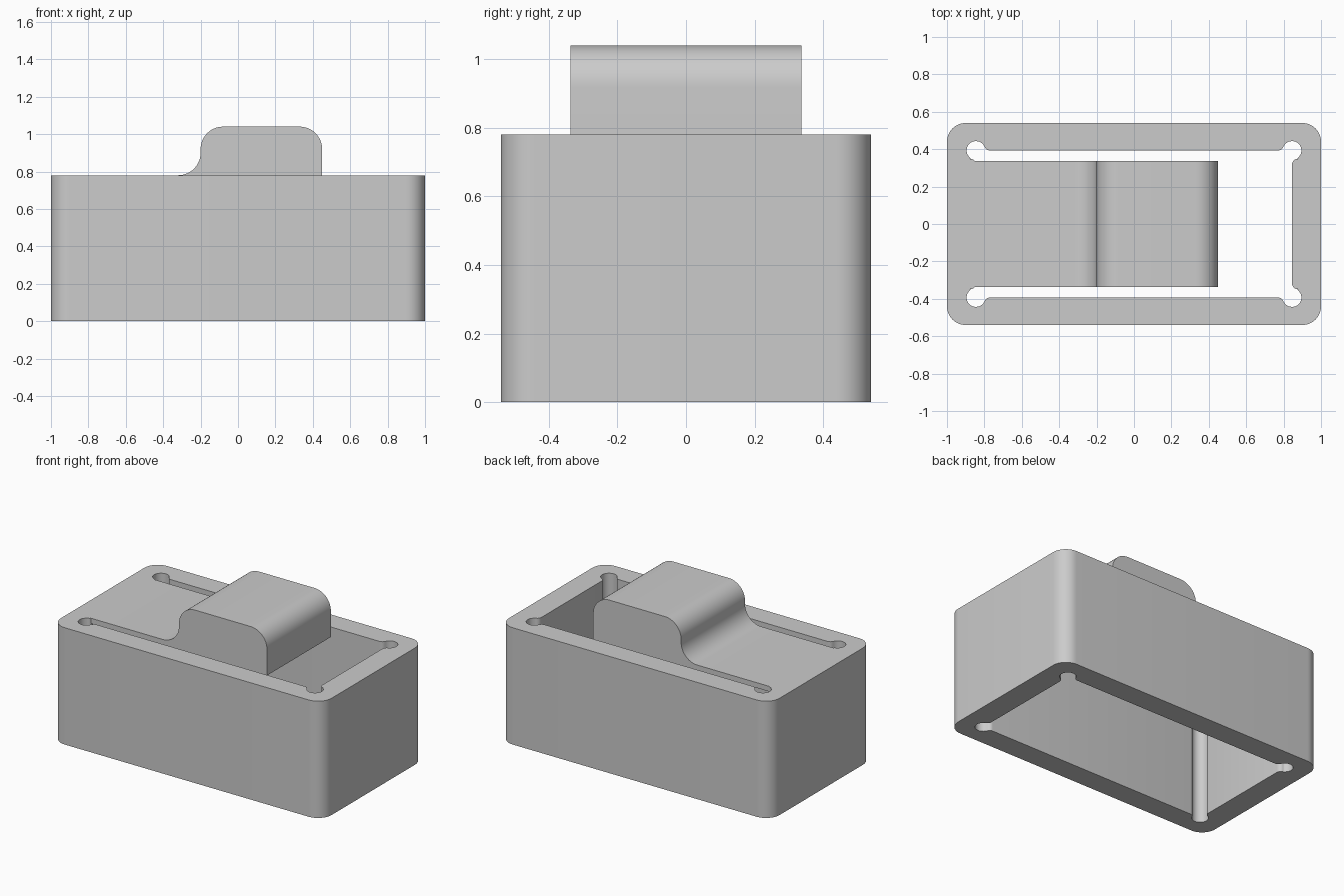
import bpy, bmesh
from math import pi, sqrt, cos, sin, atan2
from mathutils import Vector

if "Cube" in bpy.data.objects:
    bpy.data.objects.remove(bpy.data.objects["Cube"], do_unlink=True)

WALL_TOP = 0.78
HALF_X, HALF_Y = 1.0, 0.54
OPEN_X, OPEN_Y = 0.845, 0.393
RELIEF, FILLET = 0.05, 0.03

grey = bpy.data.materials.new("plain grey")
grey.use_nodes = True
grey.diffuse_color = (0.6, 0.6, 0.6, 1)
grey.node_tree.nodes["Principled BSDF"].inputs["Base Color"].default_value = (0.6, 0.6, 0.6, 1)


def arc(cx, cy, r, start, end, steps):
    """Points along an arc, angles in radians."""
    return [(cx + r * cos(start + (end - start) * i / steps),
             cy + r * sin(start + (end - start) * i / steps)) for i in range(steps + 1)]


def four_corners(corner):
    """Repeat the +x +y corner path around the outline, counter-clockwise."""
    back = corner[::-1]
    return (corner + [(-x, y) for x, y in back]
            + [(-x, -y) for x, y in corner] + [(x, -y) for x, y in back])


def extrude(name, loops, place, direction):
    """Fill closed outlines (later ones are holes) and extrude them."""
    bm = bmesh.new()
    edges = []
    for loop in loops:
        verts = [bm.verts.new(place(*p)) for p in loop]
        edges += [bm.edges.new((v, verts[i - 1])) for i, v in enumerate(verts)]
    if len(loops) == 1:
        bm.faces.new(verts)
    else:
        bmesh.ops.triangle_fill(bm, edges=edges, use_beauty=True)
    made = bmesh.ops.extrude_face_region(bm, geom=bm.faces[:], use_keep_orig=True)
    moved = [g for g in made["geom"] if isinstance(g, bmesh.types.BMVert)]
    bmesh.ops.translate(bm, verts=moved, vec=Vector(direction))
    bmesh.ops.recalc_face_normals(bm, faces=bm.faces[:])
    mesh = bpy.data.meshes.new(name)
    bm.to_mesh(mesh)
    bm.free()
    mesh.materials.append(grey)
    obj = bpy.data.objects.new(name, mesh)
    bpy.context.collection.objects.link(obj)
    return obj


# Rounded outer outline
outer = four_corners(arc(HALF_X - 0.1, HALF_Y - 0.1, 0.1, 0, pi / 2, 12))

# Through opening with filleted round reliefs at its corners
reach = sqrt((RELIEF + FILLET) ** 2 - FILLET ** 2)
lean = atan2(FILLET, reach)
relief = (arc(OPEN_X + FILLET, OPEN_Y - reach, FILLET, pi, pi / 2 - lean, 6)
          + arc(OPEN_X, OPEN_Y, RELIEF, lean - pi / 2, pi - lean, 24)[1:-1]
          + arc(OPEN_X - reach, OPEN_Y + FILLET, FILLET, -lean, -pi / 2, 6))
case = extrude("case", [outer, four_corners(relief)],
               lambda x, y: (x, y, 0), (0, 0, WALL_TOP))

# Thin spring tongue rooted in the right wall, with a raised push button
R, TOP, TONGUE_Y = 0.12, 1.04, 0.337
FRONT, BACK = 0.45, -0.2
tongue_profile = ([(-0.9, WALL_TOP - 0.035), (FRONT, WALL_TOP - 0.035)]
                  + arc(FRONT - R, TOP - R, R, 0, pi / 2, 12)
                  + arc(BACK + R, TOP - R, R, pi / 2, pi, 12)
                  + arc(BACK - R, WALL_TOP + R, R, 0, -pi / 2, 12)
                  + [(-0.9, WALL_TOP)])
tongue = extrude("spring_tongue_with_button", [tongue_profile],
                 lambda x, z: (x, -TONGUE_Y, z), (0, 2 * TONGUE_Y, 0))

# Smooth the rounded faces and keep the sharp edges
for obj in (case, tongue):
    bpy.ops.object.select_all(action='DESELECT')
    obj.select_set(True)
    bpy.context.view_layer.objects.active = obj
    bpy.ops.object.shade_smooth_by_angle(angle=pi / 6)
